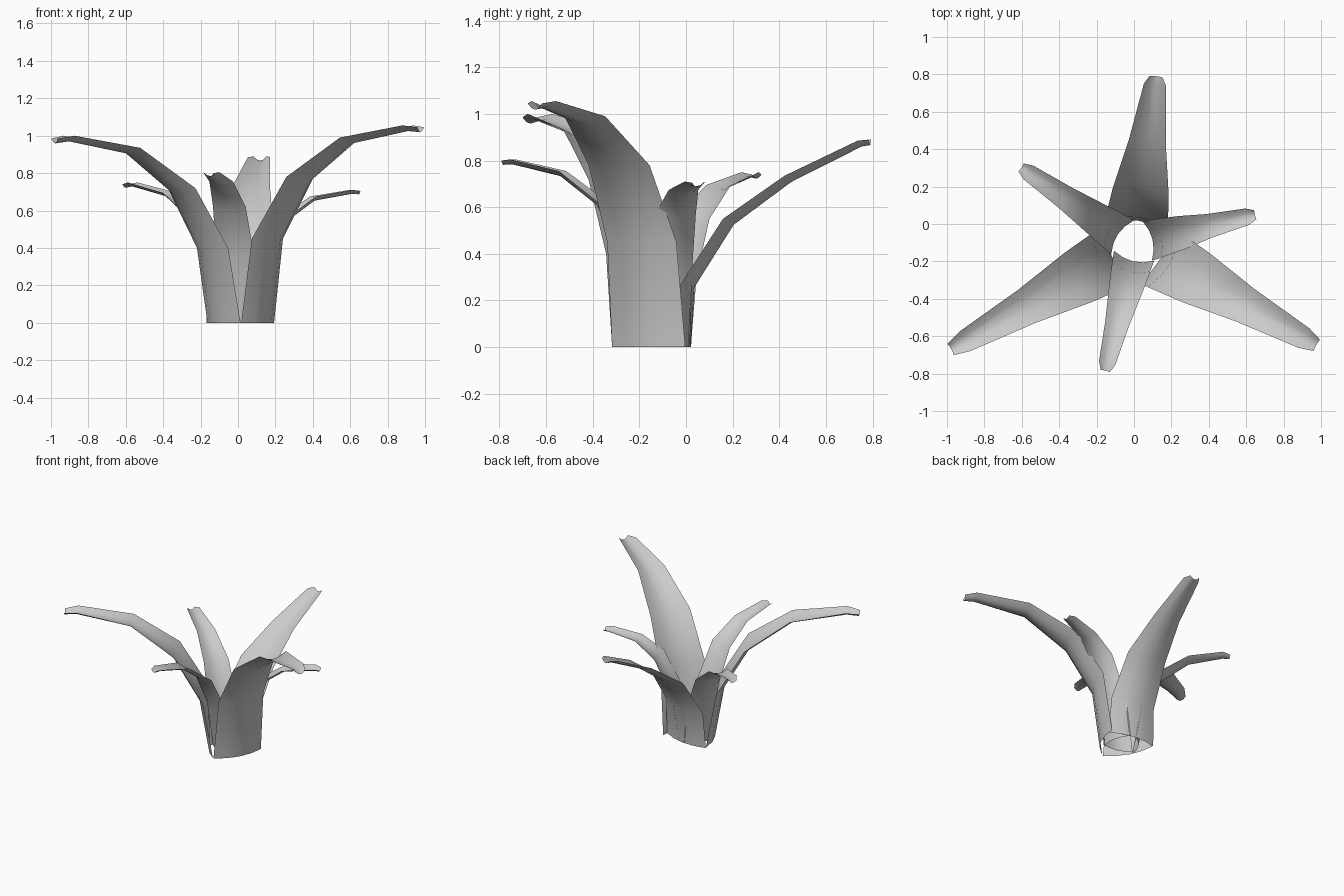
import bpy
from mathutils import Vector

cube = bpy.data.objects.get("Cube")
if cube:
    bpy.data.objects.remove(cube)

leaf_grey = bpy.data.materials.new("leaf_grey")
leaf_grey.use_nodes = True
COLOR = (0.6, 0.6, 0.6, 1)
leaf_grey.diffuse_color = COLOR
leaf_grey.node_tree.nodes["Principled BSDF"].inputs["Base Color"].default_value = COLOR

LARGE = (0.36, 0.34, 0.30, 0.20, 0.12, 0.07)
SMALL = (0.22, 0.21, 0.18, 0.13, 0.09, 0.05)
COLS = 4


def leaf(name, root, tip, profile, widths, depth):
    """Curled blade: profile holds (distance outward, rim height) per row."""
    root = Vector((*root, 0))
    out = (Vector((*tip, 0)) - root).normalized()
    side = Vector((-out.y, out.x, 0))
    up = Vector((0, 0, 1))
    spine = [root + out * s + up * z for s, z in profile]
    verts, faces = [], []
    for i, (p, w) in enumerate(zip(spine, widths)):
        along = spine[min(i + 1, len(spine) - 1)] - spine[max(i - 1, 0)]
        under = side.cross(along).normalized()
        if under.dot(out - up) < 0:
            under.negate()
        if i == 0:
            under = out
        sag = depth * (0.5 + 0.5 * w / widths[0])
        for j in range(COLS + 1):
            t = 2 * j / COLS - 1
            verts.append(p + side * (w / 2 * t) + under * (sag * (1 - t * t)))
    n = COLS + 1
    for i in range(len(spine) - 1):
        for j in range(COLS):
            a = i * n + j
            faces.append((a, a + n, a + n + 1, a + 1))
    mesh = bpy.data.meshes.new(name)
    mesh.from_pydata(verts, [], faces)
    mesh.materials.append(leaf_grey)
    mesh.shade_smooth()
    obj = bpy.data.objects.new(name, mesh)
    bpy.context.collection.objects.link(obj)


# Outer whorl of three large leaves
leaf("large_leaf_back", (0.01, -0.02), (0.12, 0.8),
     [(0, 0), (0.02, 0.27), (0.2, 0.55), (0.46, 0.735), (0.77, 0.885), (0.815, 0.89)],
     LARGE, 0.04)
leaf("large_leaf_left", (0.105, -0.16), (0.98, -0.65),
     [(0, 0), (0.06, 0.45), (0.26, 0.78), (0.56, 0.99), (0.92, 1.055), (1.0, 1.045)],
     LARGE, 0.045)
leaf("large_leaf_right", (-0.075, -0.16), (-0.98, -0.67),
     [(0, 0), (0.07, 0.4), (0.26, 0.72), (0.57, 0.935), (0.95, 1.0), (1.04, 0.985)],
     LARGE, 0.045)

# Inner whorl of three small leaves
leaf("small_leaf_front", (0, -0.17), (-0.155, -0.79),
     [(0, 0), (0.06, 0.35), (0.19, 0.62), (0.37, 0.755), (0.59, 0.805), (0.635, 0.8)],
     SMALL, 0.03)
leaf("small_leaf_left", (0.07, -0.09), (0.65, 0.05),
     [(0, 0), (0.05, 0.3), (0.19, 0.57), (0.34, 0.675), (0.55, 0.71), (0.595, 0.705)],
     SMALL, 0.03)
leaf("small_leaf_right", (-0.06, -0.07), (-0.6, 0.3),
     [(0, 0), (0.05, 0.3), (0.17, 0.55), (0.37, 0.695), (0.61, 0.75), (0.66, 0.74)],
     SMALL, 0.03)
